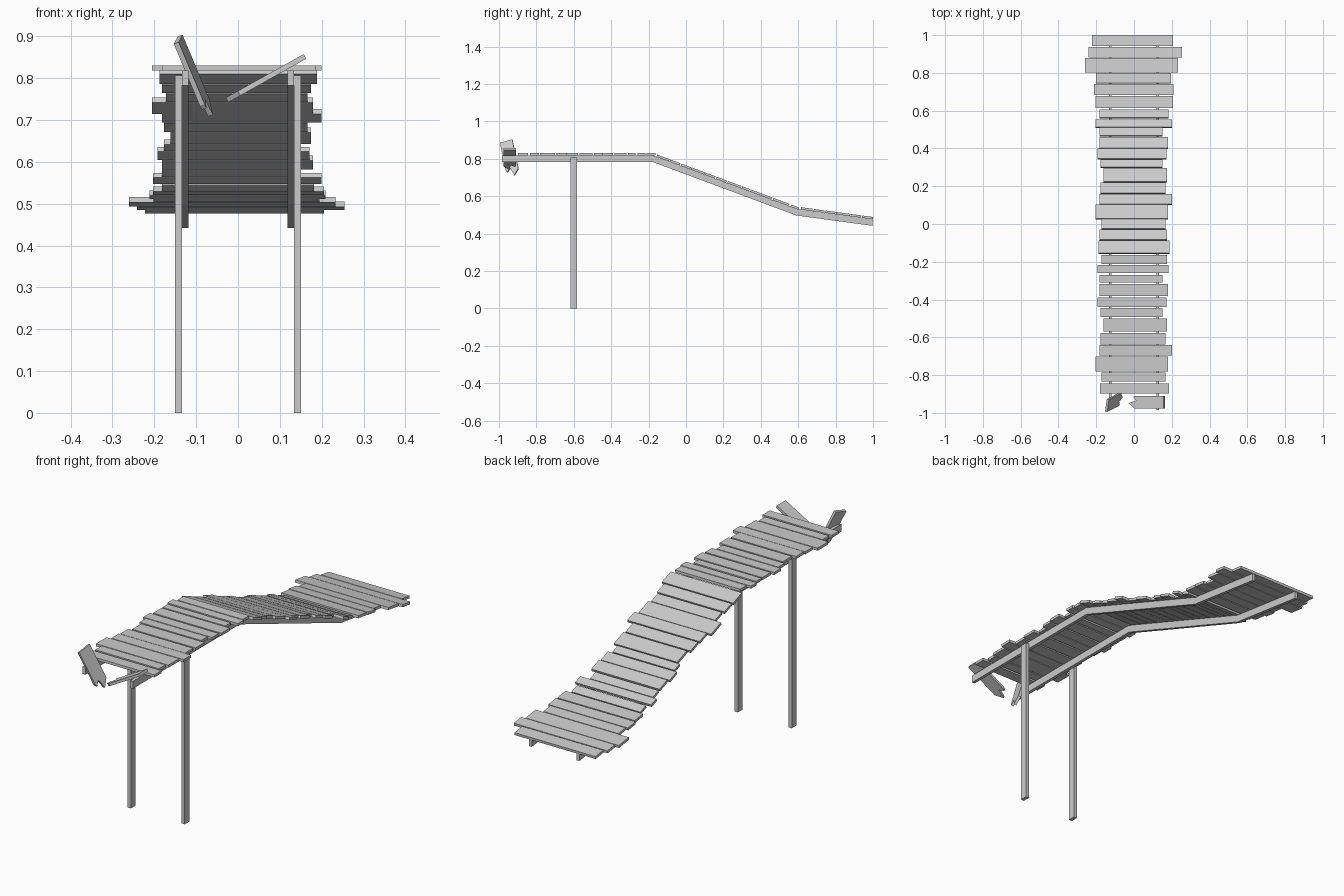
import bpy, bmesh
from mathutils import Vector, Matrix

if "Cube" in bpy.data.objects:
    bpy.data.objects.remove(bpy.data.objects["Cube"])

T = 0.0125  # plank thickness
# top line of the bearers in (y, z)
PATH = [(-0.984, 0.818), (-0.178, 0.818), (0.590, 0.532), (0.996, 0.477)]


def prism(name, pts, depth):
    """Closed solid from a 3D outline pushed along a depth vector."""
    bm = bmesh.new()
    f = bm.faces.new([bm.verts.new(p) for p in pts])
    ext = bmesh.ops.extrude_face_region(bm, geom=[f])
    bmesh.ops.translate(bm, vec=Vector(depth),
                        verts=[v for v in ext["geom"] if isinstance(v, bmesh.types.BMVert)])
    bmesh.ops.recalc_face_normals(bm, faces=bm.faces)
    me = bpy.data.meshes.new(name)
    bm.to_mesh(me)
    bm.free()
    ob = bpy.data.objects.new(name, me)
    bpy.context.collection.objects.link(ob)
    return ob


def deck(y):
    """Height and slope of the deck at y."""
    for (y0, z0), (y1, z1) in zip(PATH, PATH[1:]):
        if y <= y1 or y1 == PATH[-1][0]:
            s = (z1 - z0) / (y1 - y0)
            return z0 + s * (y - y0), s


# deck planks: (near y, far y, left x, right x) in hundredths grouped by section
LOW = [(.942, 1.0, -.222, .206), (.881, .937, -.241, .254), (.802, .878, -.260, .233),
       (.745, .798, -.202, .195), (.683, .741, -.212, .209), (.614, .677, -.203, .206)]
SLOPE = [(.561, .603, -.182, .182), (.511, .550, -.203, .200), (.466, .508, -.182, .150),
         (.400, .458, -.182, .179), (.344, .397, -.193, .171), (.299, .339, -.177, .150),
         (.222, .294, -.161, .174), (.161, .217, -.177, .166), (.103, .156, -.182, .200),
         (.027, .101, -.205, .179), (-.026, .024, -.172, .166), (-.085, -.032, -.182, .174),
         (-.156, -.090, -.188, .189)]
FLAT = [(-.212, -.164, -.172, .174), (-.260, -.217, -.192, .182)]
# the level section repeats the cut lengths of the sloping one
SPANS = [(-.310, -.270), (-.381, -.317), (-.440, -.389), (-.492, -.445), (-.569, -.500),
         (-.638, -.577), (-.696, -.640), (-.781, -.701), (-.834, -.786), (-.898, -.844)]
FLAT += [(a, b, s[2], s[3]) for (a, b), s in zip(SPANS, SLOPE[2:12])]
FLAT[-1] = (-.898, -.844, -.180, .186)

for i, (y0, y1, x0, x1) in enumerate(LOW + SLOPE + FLAT):
    yc = (y0 + y1) / 2
    z, s = deck(yc)
    n = Vector((0, -s, 1)).normalized() * T
    h = (y1 - y0) / 2
    off = n.y / 2
    prism(f"deck_plank_{i + 1:02d}",
          [(x, yc + d - off, z + s * (d - off)) for x, d in ((x0, -h), (x1, -h), (x1, h), (x0, h))], n)

# bent bearers and front posts on both sides
for side, sx in (("left", -1), ("right", 1)):
    outline = [(sx * 0.118, y, z) for y, z in PATH]
    outline += [(sx * 0.118, y, z - 0.035) for y, z in reversed(PATH)]
    prism(f"bearer_{side}", outline, (sx * 0.0155, 0, 0))
    a, b = sx * 0.1337, sx * 0.151
    prism(f"post_{side}", [(a, -.618, 0), (b, -.618, 0), (b, -.583, 0), (a, -.583, 0)], (0, 0, 0.807))


def broken_plank(name, tip, top, across, w):
    """Plank splintered at the tip end, square at the top end."""
    tip, top = Vector(tip), Vector(top)
    L = (top - tip).length
    u = (top - tip).normalized()
    v = Vector(across)
    v = (v - u * v.dot(u)).normalized()
    n = u.cross(v) * T
    h = w / 2
    prof = [(.033, -h), (0, -.15 * h), (.046, .25 * h), (.028, .85 * h), (.04, h), (L, h), (L, -h)]
    prism(name, [tip + u * a + v * b - n / 2 for a, b in prof], n)


broken_plank("broken_plank_right", (-.026, -.943, .748), (.160, -.943, .852), (0, 1, 0), .066)
broken_plank("broken_plank_left", (-.066, -.922, .709), (-.143, -.961, .893), (-.012, -.068, -.012), .069)
